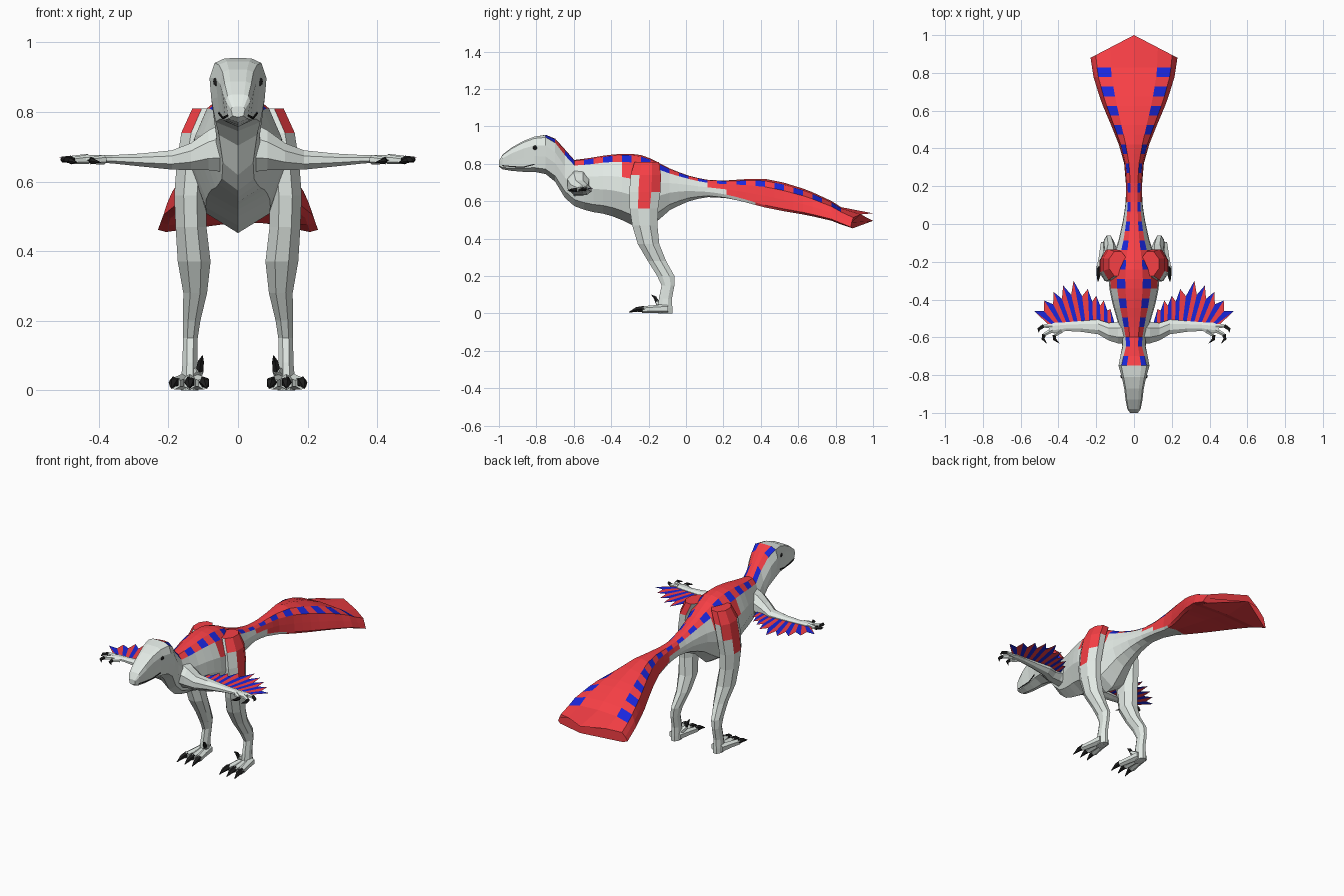
import bpy, bmesh, math
from mathutils import Vector

if "Cube" in bpy.data.objects:
    bpy.data.objects.remove(bpy.data.objects["Cube"])

def material(name, rgb):
    m = bpy.data.materials.new(name)
    m.diffuse_color = (*rgb, 1)
    m.use_nodes = True
    m.node_tree.nodes["Principled BSDF"].inputs["Base Color"].default_value = m.diffuse_color
    return m

GREY, RED, BLUE, BLACK = range(4)
MATS = [material("pale_hide", (.76, .82, .78)), material("red_plumage", (.93, .05, .06)),
        material("blue_stripe", (.01, .02, .72)), material("black_claw", (.015, .015, .015))]

def build(name, verts, faces, colours, mirror=False, closed=True):
    """Flat-shaded mesh object with a palette index for every face."""
    bm = bmesh.new()
    vs = [bm.verts.new(v) for v in verts]
    for f, c in zip(faces, colours):
        bm.faces.new([vs[i] for i in f]).material_index = c
    if closed:
        bmesh.ops.recalc_face_normals(bm, faces=bm.faces)
    me = bpy.data.meshes.new(name)
    bm.to_mesh(me)
    bm.free()
    for m in MATS:
        me.materials.append(m)
    ob = bpy.data.objects.new(name, me)
    bpy.context.collection.objects.link(ob)
    if mirror:
        ob.modifiers.new("mirror", 'MIRROR').use_mirror_merge = False
    return ob

def loft(name, rings, colour, mirror=False):
    """Skin a list of equal rings and cap both ends; colour(ring, side, centre)."""
    n = len(rings[0])
    verts = [Vector(p) for r in rings for p in r]
    faces, cols = [], []
    for i in range(len(rings) - 1):
        for k in range(n):
            f = (i*n + k, i*n + (k+1) % n, (i+1)*n + (k+1) % n, (i+1)*n + k)
            faces.append(f)
            cols.append(colour(i, k, sum((verts[j] for j in f), Vector()) / 4))
    for i in (0, len(rings) - 1):
        faces.append(tuple(range(i*n, i*n + n)))
        cols.append(colour(i, 0, verts[i*n]))
    return build(name, verts, faces, cols, mirror)

def tube(name, pts, radii, col, n=6, mirror=True):
    """Tapered limb along a path."""
    pts = [Vector(p) for p in pts]
    rings = []
    for i, p in enumerate(pts):
        d = (pts[min(i+1, len(pts)-1)] - pts[max(i-1, 0)]).normalized()
        side = d.cross(Vector((0, 0, 1))).normalized()
        up = side.cross(d)
        rings.append([p + radii[i] * (side*math.cos(a) + up*math.sin(a))
                      for a in (2*math.pi*(k+.5)/n for k in range(n))])
    return loft(name, rings, lambda i, k, c: col, mirror)

# Body: y, top z, bottom z, half width
STATIONS = [(-1, .815, .785, .02), (-.98, .85, .77, .035), (-.93, .888, .762, .045),
            (-.87, .922, .757, .052), (-.81, .945, .757, .065), (-.75, .955, .745, .083),
            (-.70, .935, .705, .075), (-.65, .88, .62, .062), (-.60, .82, .575, .065),
            (-.52, .83, .545, .085), (-.42, .847, .53, .115), (-.32, .855, .49, .135),
            (-.25, .85, .45, .13), (-.18, .825, .465, .115), (-.1, .78, .545, .085),
            (0, .74, .595, .062), (.1, .715, .62, .045), (.2, .71, .615, .042),
            (.32, .718, .59, .052), (.42, .72, .567, .08), (.52, .70, .547, .12),
            (.65, .66, .525, .175), (.78, .60, .495, .215), (.88, .535, .455, .23)]
# Half cross-sections from spine to belly: fraction of width, fraction of height
HEAD = [(0, 1), (.5, 1), (.85, .95), (1, .75), (.9, .45), (.8, .12), (0, 0)]
TORSO = [(0, 1), (.35, .98), (.68, .88), (.95, .65), (1, .42), (.7, .14), (0, 0)]
TAIL = [(0, 1), (.55, .93), (.88, .72), (.95, .4), (1, .08), (.9, 0), (0, .08)]

def station(y):
    for a, b in zip(STATIONS, STATIONS[1:]):
        if y <= b[0] + 1e-6:
            t = (y - a[0]) / (b[0] - a[0])
            return [p + (q - p)*t for p, q in zip(a, b)]

def section(y):
    a, b, t = (HEAD, TORSO, (y + .78)/.12) if y < -.5 else (TORSO, TAIL, y/.4)
    t = max(0, min(1, t))
    return [(p[0] + (q[0]-p[0])*t, p[1] + (q[1]-p[1])*t) for p, q in zip(a, b)]

ys = [s[0] for s in STATIONS if s[0] < -.76] + [-.75 + 1.63*i/32 for i in range(33)]
rings = []
for y in ys:
    _, top, bot, hw = station(y)
    point = .12 if y > .87 else 0          # the tail fan ends in a blunt point
    half = [(u*hw, y + point*(1-u), bot + v*(top-bot)) for u, v in section(y)]
    if point:
        half[-1] = (0, 1, .495)
    rings.append(half + [(-x, yy, z) for x, yy, z in half[-2:0:-1]])

def body_colour(i, k, c):
    k = min(k, 11 - k)
    if k < 2:
        if c.y < -.77:
            return GREY
        return BLUE if k == 1 and i % 2 and c.y < .86 else RED
    if k == 2 and -.32 < c.y < -.12:
        return RED
    return RED if c.y > (.1, .24, .37, .37)[k-2] else GREY

loft("body", rings, body_colour)

# Eyes and mouth line
bm = bmesh.new()
bmesh.ops.create_icosphere(bm, subdivisions=2, radius=.014)
for f in bm.faces:
    f.material_index = BLACK
bmesh.ops.translate(bm, verts=bm.verts, vec=(.058, -.806, .887))
me = bpy.data.meshes.new("eyes")
bm.to_mesh(me)
bm.free()
for m in MATS:
    me.materials.append(m)
eyes = bpy.data.objects.new("eyes", me)
bpy.context.collection.objects.link(eyes)
eyes.modifiers.new("mirror", 'MIRROR')
tube("mouth_line", [(0, -.998, .79), (.027, -.98, .79), (.037, -.93, .785), (.042, -.87, .782),
                    (.054, -.81, .797)], [.004]*5, BLACK, 4)

# Legs: x, y, z, half width, half depth of each level ring
LEG = [(.085, -.21, .81, .05, .07), (.115, -.215, .74, .052, .088), (.13, -.22, .65, .05, .09),
       (.137, -.225, .56, .05, .082), (.135, -.22, .47, .048, .073), (.126, -.2, .37, .051, .062),
       (.123, -.155, .28, .037, .053), (.133, -.108, .2, .027, .05), (.137, -.096, .15, .023, .037),
       (.138, -.11, .08, .023, .038), (.139, -.112, .03, .027, .042), (.139, -.112, 0, .027, .042)]
leg_rings = [[(x + a*math.cos(t), y + b*math.sin(t), z)
              for t in (2*math.pi*(k+.5)/8 for k in range(8))] for x, y, z, a, b in LEG]

def leg_colour(i, k, c):
    # ragged hip feathers, longer at the front
    limit = {7: 3, 6: 3, 0: 2, 1: 1}.get(k, 1)
    return RED if i < limit and k in (7, 6, 0, 1) and not (k == 6 and i > 0) else GREY

loft("leg", leg_rings, leg_colour, True)

# Toes with claws, and the raised inner claw
for tag, bx, tx in (("inner", .125, .098), ("middle", .139, .139), ("outer", .153, .182)):
    kx = tx + (tx - bx)*.3
    tube(tag + "_toe", [(bx, -.1, .025), ((bx+tx)/2, -.17, .023), (tx, -.235, .02)],
         [.026, .021, .018], GREY)
    tube(tag + "_toe_claw", [(tx, -.225, .024), (tx + (kx-tx)*.5, -.265, .021), (kx, -.305, .006)],
         [.017, .013, .002], BLACK, 5)
tube("raised_toe", [(.125, -.12, .04), (.11, -.155, .06)], [.02, .013], GREY)
tube("raised_claw", [(.111, -.15, .055), (.106, -.165, .085), (.102, -.185, .1)],
     [.012, .009, .001], BLACK, 5)

# Arms: x, y, z, half depth, half height of each upright ring
ARM = [(.03, -.57, .7, .07, .08), (.085, -.575, .69, .062, .062), (.135, -.57, .672, .05, .042),
       (.19, -.545, .662, .042, .03), (.28, -.542, .662, .031, .02), (.36, -.543, .664, .025, .013),
       (.42, -.55, .666, .03, .011), (.45, -.555, .665, .022, .009)]
loft("arm", [[(x, y + a*math.cos(t), z + b*math.sin(t))
              for t in (2*math.pi*(k+.5)/8 for k in range(8))] for x, y, z, a, b in ARM],
     lambda i, k, c: GREY, True)

# Fingers with claws
for tag, a, b, c in (("first", (.385, -.565, .663), (.42, -.588, .66), (.395, -.632, .655)),
                     ("second", (.43, -.56, .664), (.475, -.585, .66), (.462, -.632, .655)),
                     ("third", (.43, -.54, .666), (.478, -.54, .664), (.505, -.575, .658))):
    a, b, c = Vector(a), Vector(b), Vector(c)
    tube(tag + "_finger", [a, b], [.014, .01], GREY)
    bend = (b + c)/2 + Vector((.012, 0, .002))
    tube(tag + "_finger_claw", [b, bend, c], [.011, .009, .001], BLACK, 5)

# Wing feathers: each blade is half red, half blue
TIPS = [(.125, -.45), (.16, -.405), (.2, -.38), (.245, -.345), (.32, -.3), (.375, -.325),
        (.425, -.36), (.475, -.405), (.53, -.46)]
n = len(TIPS)
Z = .666
base = [Vector((.1 + .35*j/(2*n), -.535, Z)) for j in range(2*n + 1)]
tips = [Vector((x, y, Z + .003)) for x, y in TIPS]
valley = []
for i in range(n + 1):
    mid = (tips[max(i-1, 0)] + tips[min(i, n-1)]) / 2
    valley.append(base[2*i].lerp(mid, .72))
verts, faces, cols = [], [], []
for i in range(n):
    o = len(verts)
    verts += [base[2*i], valley[i], tips[i], base[2*i+1], valley[i+1], base[2*i+2]]
    faces += [(o, o+3, o+2, o+1), (o+3, o+5, o+4, o+2)]
    cols += [BLUE, RED]
build("wing_feathers", verts, faces, cols, True, False)
